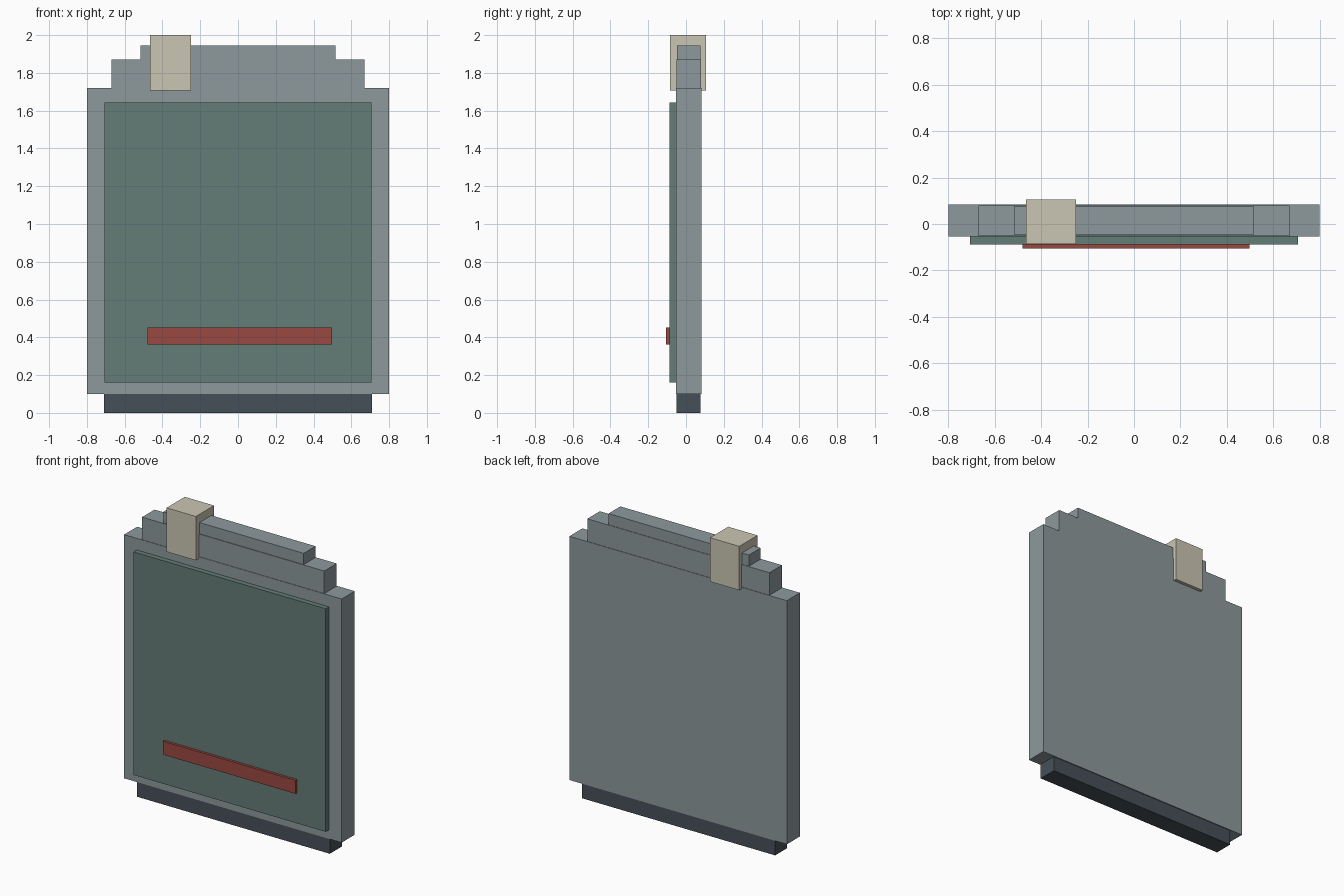
import bpy

cube = bpy.data.objects.get("Cube")
if cube:
    bpy.data.objects.remove(cube, do_unlink=True)


def linear(c):
    c /= 255
    return c / 12.92 if c <= 0.04045 else ((c + 0.055) / 1.055) ** 2.4


def material(name, *rgb):
    mat = bpy.data.materials.new(name)
    mat.use_nodes = True
    colour = [linear(c) for c in rgb] + [1]
    mat.diffuse_color = colour
    mat.node_tree.nodes["Principled BSDF"].inputs["Base Color"].default_value = colour
    return mat


def box(name, mat, xs, ys, zs):
    """Flat-sided block given by its low and high limits on each axis."""
    spans = (xs, ys, zs)
    bpy.ops.mesh.primitive_cube_add(size=1, location=[(a + b) / 2 for a, b in spans])
    obj = bpy.context.object
    obj.name = name
    obj.scale = [b - a for a, b in spans]
    bpy.ops.object.transform_apply(location=False, rotation=False, scale=True)
    obj.data.materials.append(mat)
    return obj


slate = material("slate grey", 141, 153, 156)
green = material("muted green", 100, 125, 119)
red = material("brick red", 153, 72, 64)
beige = material("warm beige", 203, 198, 179)
dark = material("dark slate", 70, 80, 88)

# Slab with two narrowing steps on top and a recessed foot
box("body", slate, (-0.80, 0.80), (-0.054, 0.083), (0.10, 1.72))
box("lower_step", slate, (-0.67, 0.67), (-0.051, 0.080), (1.70, 1.87))
box("upper_step", slate, (-0.516, 0.516), (-0.047, 0.077), (1.85, 1.945))
box("foot", dark, (-0.71, 0.71), (-0.049, 0.077), (0, 0.11))

# Front panel and its raised strip
box("front_panel", green, (-0.707, 0.707), (-0.088, -0.04), (0.16, 1.643))
box("front_strip", red, (-0.48, 0.497), (-0.105, -0.08), (0.363, 0.452))

# Clip straddling the top edge
box("top_clip", beige, (-0.465, -0.25), (-0.086, 0.105), (1.708, 2.0))
